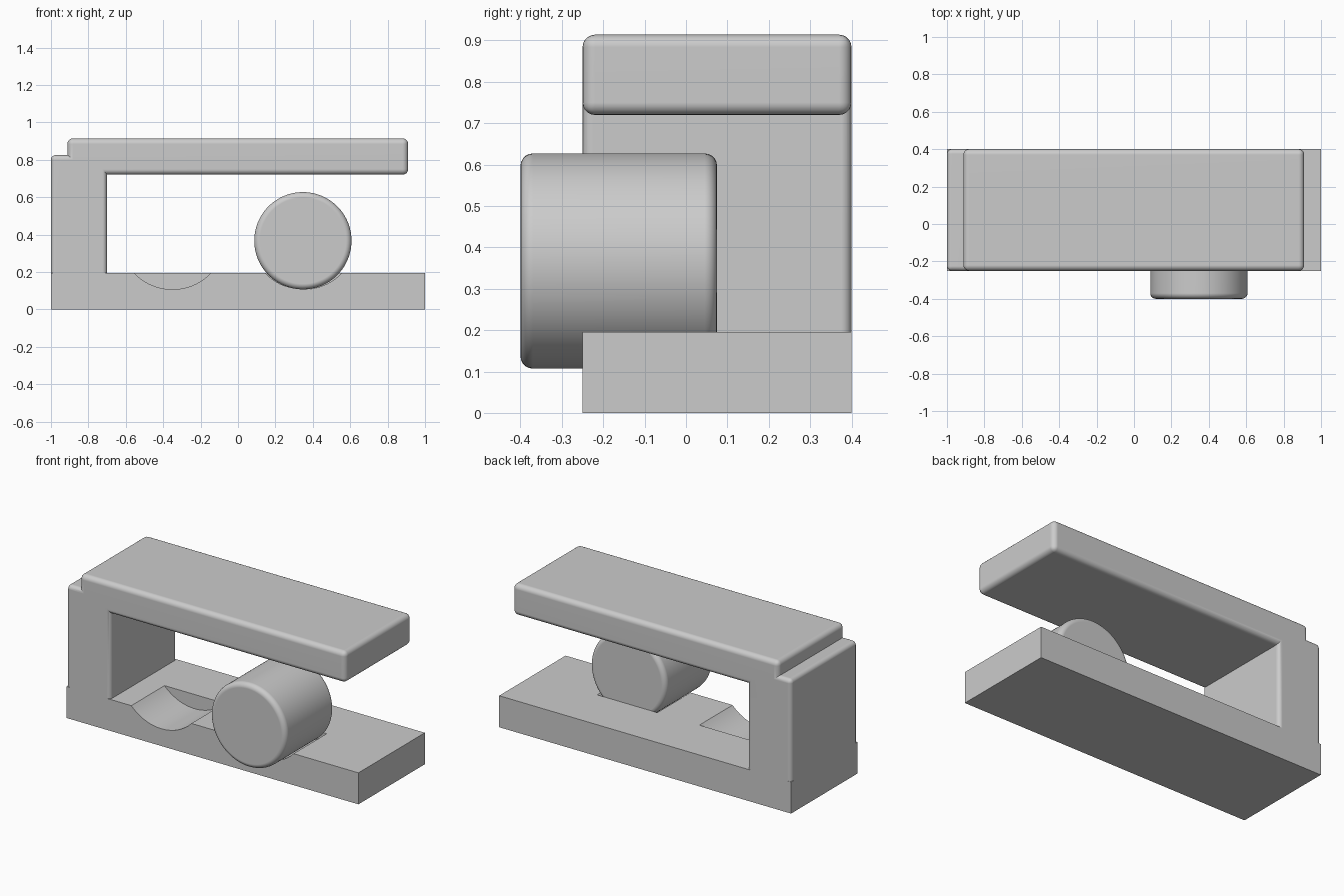
import bpy
import math

if "Cube" in bpy.data.objects:
    bpy.data.objects.remove(bpy.data.objects["Cube"])


def apply_mod(obj, name, kind, **settings):
    mod = obj.modifiers.new(name, kind)
    for key, value in settings.items():
        setattr(mod, key, value)
    bpy.context.view_layer.objects.active = obj
    bpy.ops.object.modifier_apply(modifier=mod.name)


def box(name, lo, hi, bevel=0):
    center = [(a + b) / 2 for a, b in zip(lo, hi)]
    size = [b - a for a, b in zip(lo, hi)]
    bpy.ops.mesh.primitive_cube_add(size=1, location=center)
    obj = bpy.context.object
    obj.name = name
    obj.scale = size
    bpy.ops.object.transform_apply(location=True, rotation=True, scale=True)
    if bevel:
        apply_mod(obj, "bevel", "BEVEL", width=bevel, segments=5)
    return obj


def rod(name, x, z, radius, y0, y1, bevel=0):
    bpy.ops.mesh.primitive_cylinder_add(vertices=96, radius=radius, depth=y1 - y0,
                                        location=(x, (y0 + y1) / 2, z),
                                        rotation=(math.pi / 2, 0, 0))
    obj = bpy.context.object
    obj.name = name
    bpy.ops.object.transform_apply(location=True, rotation=True, scale=True)
    if bevel:
        apply_mod(obj, "bevel", "BEVEL", width=bevel, segments=5,
                  limit_method="ANGLE", angle_limit=math.radians(40))
    return obj


def combine(obj, other, operation):
    apply_mod(obj, "combine", "BOOLEAN", object=other, operation=operation, solver="EXACT")
    bpy.data.objects.remove(other, do_unlink=True)


def smooth(obj):
    bpy.ops.object.select_all(action="DESELECT")
    obj.select_set(True)
    bpy.context.view_layer.objects.active = obj
    bpy.ops.object.shade_smooth_by_angle(angle=math.radians(30))
    mod = obj.modifiers.new("weighted", "WEIGHTED_NORMAL")
    mod.keep_sharp = True


Y0, Y1 = -0.25, 0.40

# Frame: sharp base slab with two blind grooves, rounded pillar and top slab
frame = box("frame", (-1, Y0, 0), (1, Y1, 0.195))
for x in (-0.35, 0.35):
    combine(frame, rod("groove_cutter", x, 0.392, 0.285, -0.40, 0.075), "DIFFERENCE")
combine(frame, box("pillar", (-1, Y0, 0.05), (-0.70, Y1, 0.825), 0.025), "UNION")
combine(frame, box("top_slab", (-0.912, Y0, 0.72), (0.91, Y1, 0.914), 0.03), "UNION")
smooth(frame)

# Roller resting in the right groove and sticking out at the front
roller = rod("roller", 0.347, 0.367, 0.26, -0.40, 0.075, 0.03)
smooth(roller)
